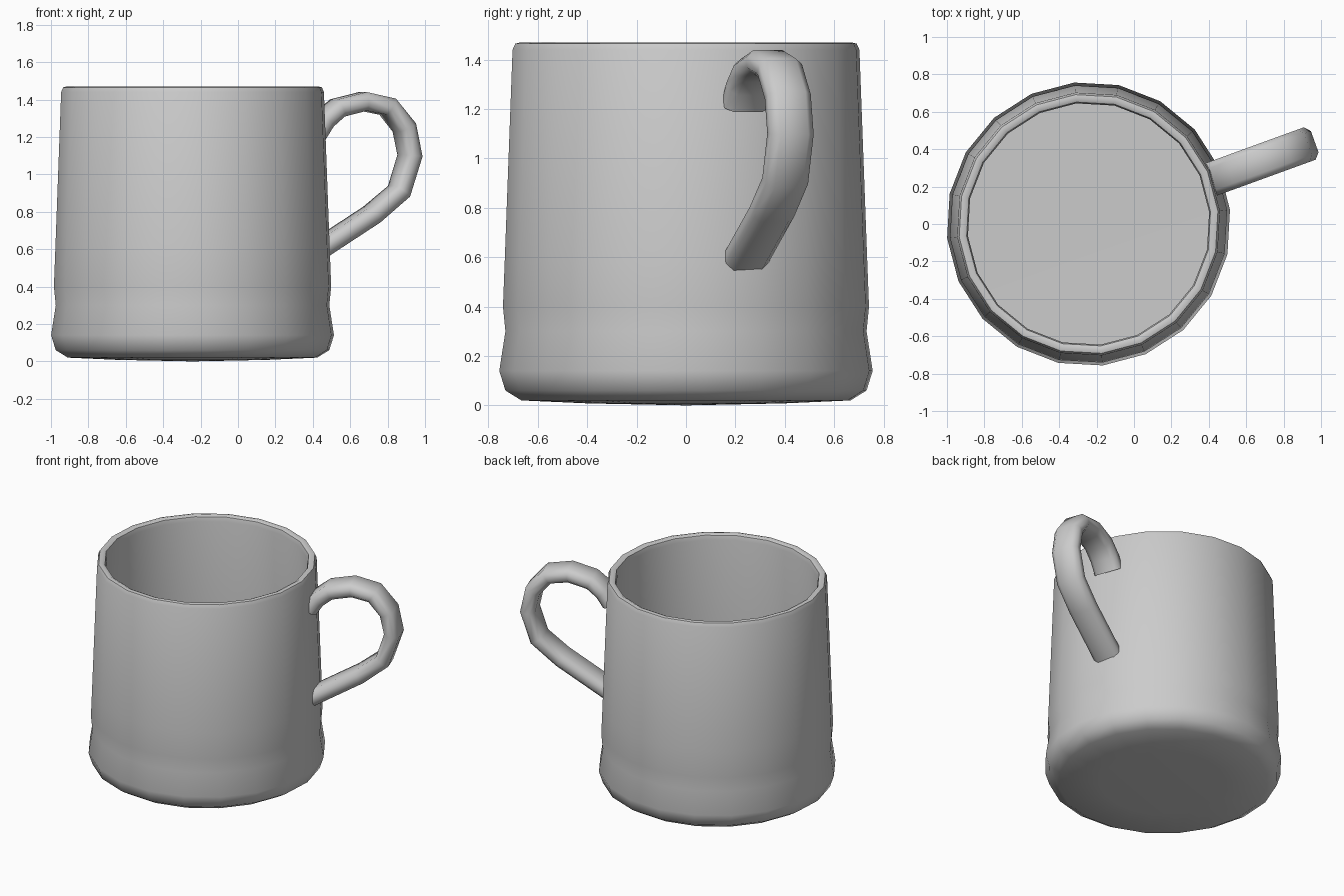
import bpy, bmesh
from math import cos, sin, pi, radians
from mathutils import Vector

if "Cube" in bpy.data.objects:
    bpy.data.objects.remove(bpy.data.objects["Cube"])

CX = -0.243          # mug axis
SIDES = 20
ANGLE = radians(20)  # direction of the handle


def finish(name, bm, angle):
    bmesh.ops.recalc_face_normals(bm, faces=bm.faces)
    mesh = bpy.data.meshes.new(name)
    bm.to_mesh(mesh)
    bm.free()
    ob = bpy.data.objects.new(name, mesh)
    bpy.context.collection.objects.link(ob)
    bpy.ops.object.select_all(action='DESELECT')
    ob.select_set(True)
    bpy.context.view_layer.objects.active = ob
    bpy.ops.object.shade_smooth_by_angle(angle=radians(angle))
    return ob


def skin(bm, rings):
    for a, b in zip(rings, rings[1:]):
        n = len(a)
        for i in range(n):
            j = (i + 1) % n
            bm.faces.new((a[i], a[j], b[j], b[i]))


# Mug body: outer wall, rolled rim, inner wall and floor as one lathe
profile = [(0.40, 0.008), (0.67, 0.02), (0.735, 0.06), (0.76, 0.14),
           (0.735, 0.30), (0.745, 0.40), (0.738, 0.58), (0.706, 1.44),
           (0.695, 1.465), (0.675, 1.47), (0.655, 1.46), (0.648, 1.43),
           (0.685, 0.45), (0.685, 0.15), (0.65, 0.08)]
bm = bmesh.new()
rings = [[bm.verts.new((CX + r * cos(2 * pi * i / SIDES + 0.1),
                        r * sin(2 * pi * i / SIDES + 0.1), z))
          for i in range(SIDES)] for r, z in profile]
skin(bm, rings)
for ring, z in ((rings[0], 0.0), (rings[-1], 0.075)):
    c = bm.verts.new((CX, 0, z))
    for i in range(SIDES):
        bm.faces.new((ring[i], ring[(i + 1) % SIDES], c))
finish("mug_body", bm, 50)

# Handle: flattened octagonal section swept along (radius, height) points
path = [(0.695, 1.215), (0.745, 1.29), (0.825, 1.355), (0.97, 1.39),
        (1.11, 1.362), (1.205, 1.25), (1.237, 1.10), (1.175, 0.91),
        (1.02, 0.785), (0.695, 0.585)]
section = [(0.022, 0.092), (0.05, 0.06), (0.05, -0.06), (0.022, -0.092),
           (-0.022, -0.092), (-0.05, -0.06), (-0.05, 0.06), (-0.022, 0.092)]
out = Vector((cos(ANGLE), sin(ANGLE), 0))
side = Vector((-sin(ANGLE), cos(ANGLE), 0))
up = Vector((0, 0, 1))
pts = [Vector(p) for p in path]
bm = bmesh.new()
rings = []
for k, p in enumerate(pts):
    t = (pts[min(k + 1, len(pts) - 1)] - pts[max(k - 1, 0)]).normalized()
    n = Vector((-t.y, t.x))
    centre = Vector((CX, 0, 0)) + out * p.x + up * p.y
    rings.append([bm.verts.new(centre + (out * n.x + up * n.y) * a + side * b)
                  for a, b in section])
skin(bm, rings)
bm.faces.new(rings[0])
bm.faces.new(rings[-1])
finish("handle", bm, 60)
